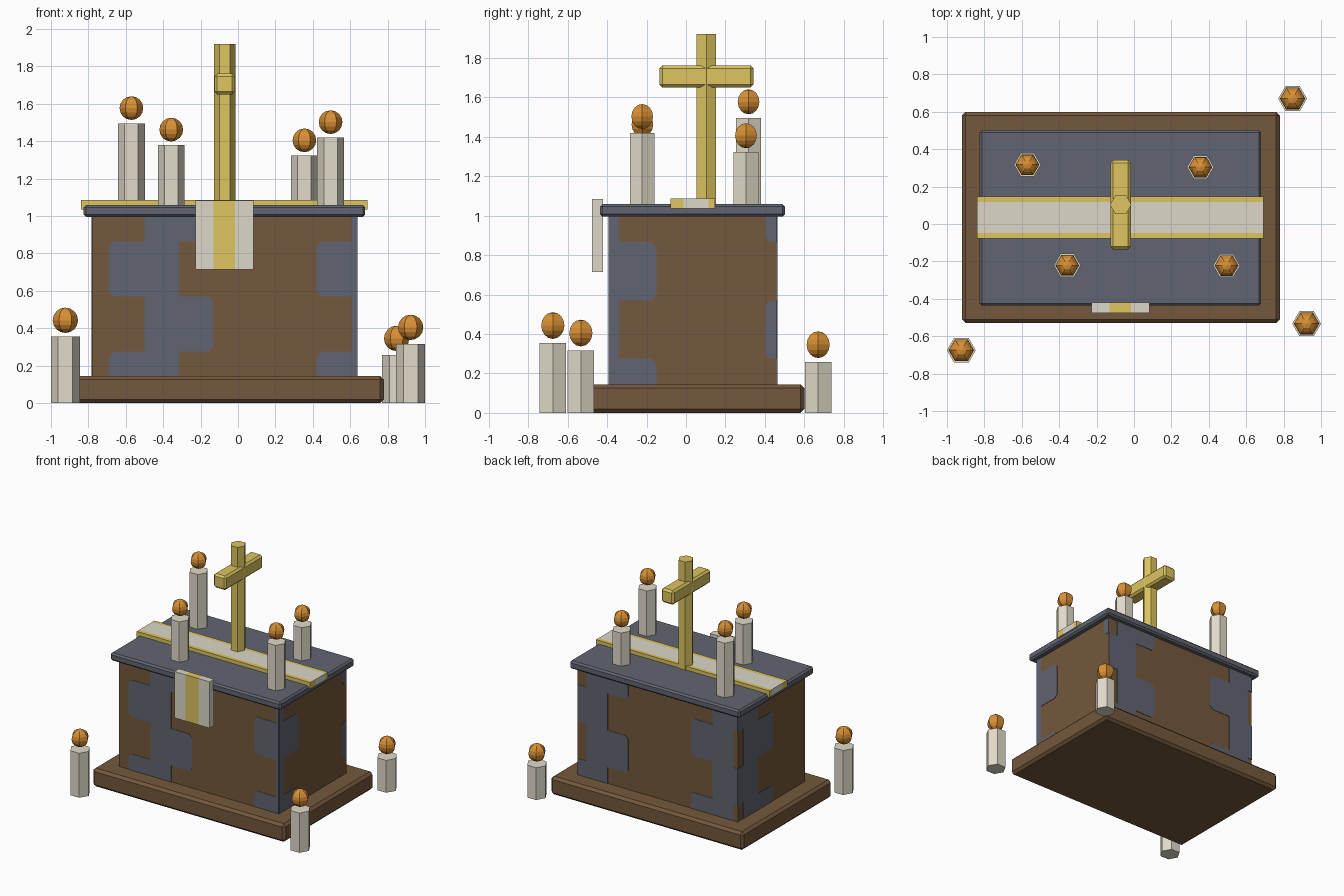
import bpy, bmesh, math
from mathutils import Vector, Matrix

if "Cube" in bpy.data.objects:
    bpy.data.objects.remove(bpy.data.objects["Cube"])


def material(name, rgb):
    lin = [(c / 255 / 12.92) if c < 10 else ((c / 255 + 0.055) / 1.055) ** 2.4 for c in rgb]
    m = bpy.data.materials.new(name)
    m.diffuse_color = (*lin, 1)
    m.use_nodes = True
    m.node_tree.nodes["Principled BSDF"].inputs["Base Color"].default_value = m.diffuse_color
    return m


BROWN = material("brown_wood", (116, 88, 60))
SLATE = material("slate_stone", (97, 101, 113))
GOLD = material("gold", (221, 197, 96))
CREAM = material("cream_cloth", (220, 216, 200))
WAX = material("candle_wax", (225, 219, 202))
FLAME = material("orange_flame", (217, 144, 52))


def finish(bm, name, *mats):
    bmesh.ops.recalc_face_normals(bm, faces=bm.faces[:])
    me = bpy.data.meshes.new(name)
    bm.to_mesh(me)
    bm.free()
    for m in mats:
        me.materials.append(m)
    ob = bpy.data.objects.new(name, me)
    bpy.context.collection.objects.link(ob)
    return ob


def box_mesh(lo, hi, bevel=0):
    lo, hi = Vector(lo), Vector(hi)
    bm = bmesh.new()
    mat = Matrix.Translation((lo + hi) / 2) @ Matrix.Diagonal((*(hi - lo), 1))
    bmesh.ops.create_cube(bm, size=1, matrix=mat)
    if bevel:
        bmesh.ops.bevel(bm, geom=bm.edges[:], offset=bevel, segments=1,
                        affect='EDGES', profile=0.5)
    return bm


def cut(bm, axis, values):
    for v in values:
        p, n = Vector(), Vector()
        p[axis], n[axis] = v, 1
        bmesh.ops.bisect_plane(bm, geom=bm.verts[:] + bm.edges[:] + bm.faces[:],
                               plane_co=p, plane_no=n)


def hex_column(name, x, y, z0, z1, r, mat):
    bm = bmesh.new()
    ring = [bm.verts.new((x + r * math.cos(i * math.pi / 3),
                          y + r * math.sin(i * math.pi / 3), z0)) for i in range(6)]
    base = bm.faces.new(ring)
    top = bmesh.ops.extrude_face_region(bm, geom=[base], use_keep_orig=True)
    bmesh.ops.translate(bm, vec=(0, 0, z1 - z0),
                        verts=[v for v in top["geom"] if isinstance(v, bmesh.types.BMVert)])
    return finish(bm, name, mat)


# Plinth, body and table top
X0, X1, Y0, Y1, Z0, Z1 = -0.78, 0.635, -0.39, 0.46, 0.14, 1.0
finish(box_mesh((-0.92, -0.53, 0), (0.78, 0.6, 0.145), 0.02), "plinth", BROWN)
finish(box_mesh((X0, Y0, Z0), (X1, Y1, Z1)), "altar_body", BROWN)
finish(box_mesh((-0.825, -0.437, 0.995), (0.68, 0.502, 1.058), 0.013), "table_top", SLATE)

# Staggered stone patches as thin plates: (name, axis, face position, outward, direction, shift)
ROWS = [(0.865, Z1, True), (0.57, 0.865, False), (0.275, 0.57, True), (Z0, 0.275, False)]
SIDES = [("front", 0, Y0, -1, 1, 0), ("right", 1, X1, 1, -1, -0.84),
         ("back", 0, Y1, 1, -1, -1.057), ("left", 1, X0, -1, 1, 0.71)]
PERIOD, CHAMFER, THICK = 1.11, 0.025, 0.003
for side, axis, pos, out, direction, shift in SIDES:
    lo, hi = ((X0, X1), (Y0, Y1))[axis]
    bm = bmesh.new()
    for zb, zt, odd in ROWS:
        for k in range(-3, 4):
            u0, u1 = (-0.50, -0.133) if odd else (-0.69, -0.315)
            s = sorted(direction * (u + k * PERIOD) + shift for u in (u0, u1))
            a, b = max(s[0], lo), min(s[1], hi)
            if b - a < 0.005:
                continue
            # only the side that sticks out past its neighbours has clipped corners
            high = odd == (direction > 0)
            pts = []
            for e, z, right in ((a, zb, 0), (b, zb, 1), (b, zt, 1), (a, zt, 0)):
                clipped = e in (lo, hi) or z in (Z0, Z1) or right != high
                c = 0 if clipped else min(CHAMFER, (b - a) / 2)
                if not c:
                    pts.append((e, z))
                    continue
                along = (e + (-c if right else c), z)
                up = (e, z + (c if z == zb else -c))
                first = (z == zb) == bool(right)
                pts += [along, up] if first else [up, along]
            verts = []
            for e, z in pts:
                p = (e, pos, z) if axis == 0 else (pos, e, z)
                verts.append(bm.verts.new(p))
            f = bm.faces.new(verts)
            g = bmesh.ops.extrude_face_region(bm, geom=[f], use_keep_orig=True)
            off = Vector((0, out * THICK, 0)) if axis == 0 else Vector((out * THICK, 0, 0))
            bmesh.ops.translate(bm, vec=off, verts=[
                v for v in g["geom"] if isinstance(v, bmesh.types.BMVert)])
    finish(bm, side + "_stone_patches", SLATE)

# Cloth runner along the table, gold borders
bm = box_mesh((-0.84, -0.078, 1.035), (0.692, 0.147, 1.087))
cut(bm, 1, (-0.047, -0.013, 0.114, 0.118))
bm.normal_update()
for f in bm.faces:
    y = f.calc_center_median().y
    end = abs(f.normal.x) > 0.5
    inner = (-0.013 < y < 0.114) if end else (-0.047 < y < 0.118)
    f.material_index = 0 if inner else 1
finish(bm, "cloth_runner", CREAM, GOLD)

# Hanging cloth with gold centre stripe
bm = box_mesh((-0.228, -0.477, 0.713), (0.083, -0.42, 1.083))
cut(bm, 0, (-0.13, -0.016))
for f in bm.faces:
    x = f.calc_center_median().x
    f.material_index = 1 if -0.13 < x < -0.016 else 0
finish(bm, "hanging_cloth", CREAM, GOLD)

# Cross
hex_column("cross_post", -0.071, 0.103, 1.05, 1.92, 0.0575, GOLD)
finish(box_mesh((-0.126, -0.135, 1.65), (-0.016, 0.342, 1.762), 0.015), "cross_bar", GOLD)

# Candles: x, y, bottom, top, radius
CANDLES = [(-0.57, 0.317, 1.055, 1.495, 0.072), (-0.357, -0.221, 1.055, 1.38, 0.072),
           (0.355, 0.304, 1.055, 1.323, 0.072), (0.495, -0.222, 1.055, 1.42, 0.072),
           (-0.923, -0.675, 0, 0.355, 0.077), (0.848, 0.67, 0, 0.258, 0.077),
           (0.923, -0.533, 0, 0.317, 0.077)]
for i, (x, y, z0, z1, r) in enumerate(CANDLES, 1):
    hex_column(f"candle_{i}", x, y, z0, z1, r, WAX)
    bm = bmesh.new()
    fr = r * 0.88
    bmesh.ops.create_uvsphere(bm, u_segments=6, v_segments=8, radius=fr,
                              matrix=Matrix.Translation((x, y, z1 + r * 1.14)))
    # turn a corner towards x, like the candle
    if max(v.co.x for v in bm.verts) < x + fr * 0.95:
        bmesh.ops.rotate(bm, cent=(x, y, 0), verts=bm.verts[:],
                         matrix=Matrix.Rotation(math.pi / 6, 3, 'Z'))
    finish(bm, f"flame_{i}", FLAME)
